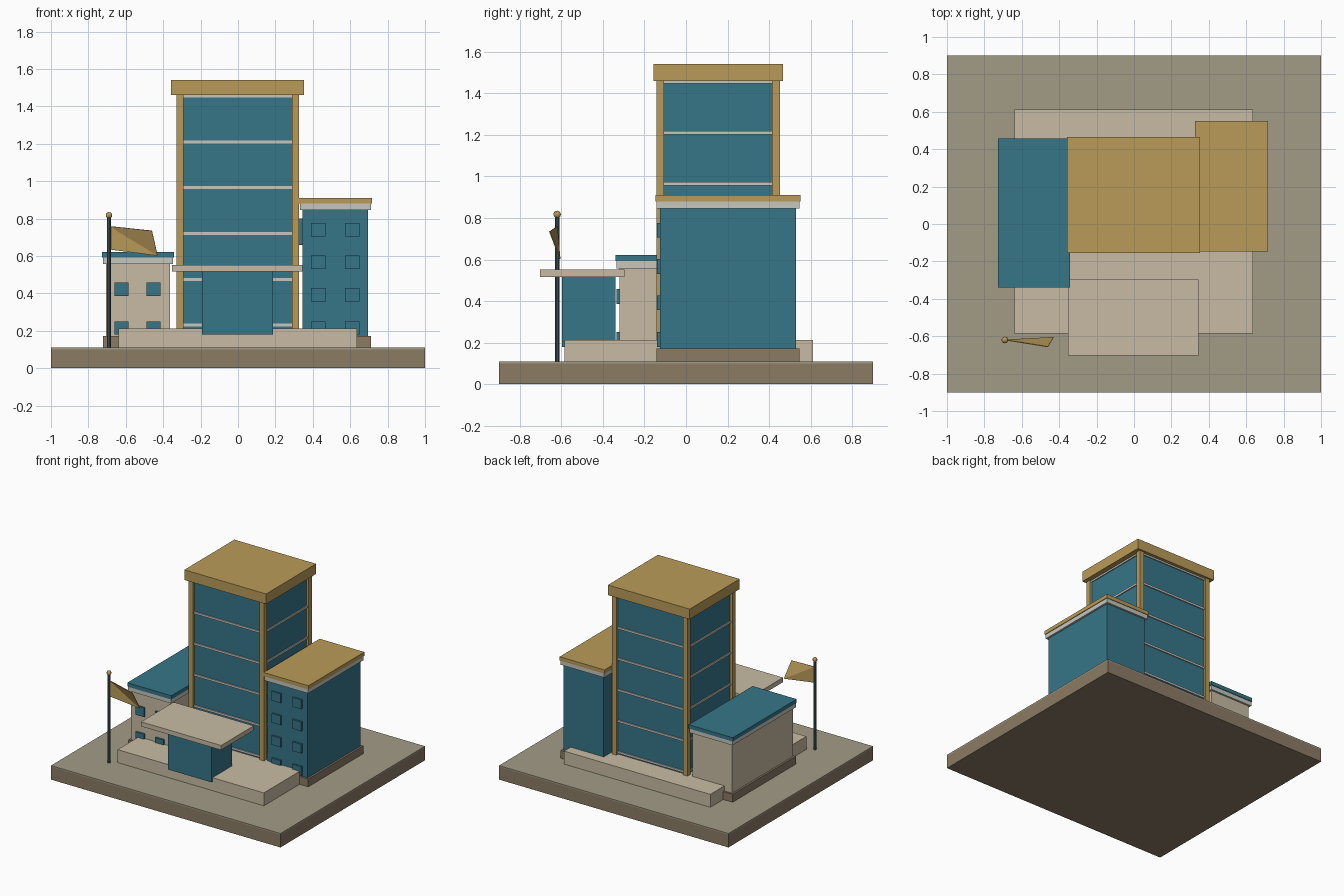
import bpy, bmesh
from mathutils import Vector

if "Cube" in bpy.data.objects:
    bpy.data.objects.remove(bpy.data.objects["Cube"])


def mat(name, r, g, b):
    m = bpy.data.materials.new(name)
    m.diffuse_color = (r, g, b, 1)
    m.use_nodes = True
    m.node_tree.nodes["Principled BSDF"].inputs["Base Color"].default_value = m.diffuse_color
    return m


TEAL = mat("teal", 0.037, 0.18, 0.25)
GOLD = mat("gold", 0.49, 0.33, 0.10)
BEIGE = mat("beige", 0.58, 0.50, 0.37)
BROWN = mat("brown", 0.26, 0.20, 0.13)
PAVING = mat("paving", 0.36, 0.33, 0.24)
PALE = mat("pale_trim", 0.57, 0.57, 0.52)
STEEL = mat("steel", 0.07, 0.115, 0.13)


def box(name, x, y, z, m):
    """Box from (min, max) ranges on each axis."""
    lo, hi = Vector((x[0], y[0], z[0])), Vector((x[1], y[1], z[1]))
    me = bpy.data.meshes.new(name)
    bm = bmesh.new()
    bmesh.ops.create_cube(bm, size=1)
    for v in bm.verts:
        v.co = (lo + hi) / 2 + v.co * (hi - lo)
    bm.to_mesh(me)
    bm.free()
    me.materials.append(m)
    ob = bpy.data.objects.new(name, me)
    bpy.context.collection.objects.link(ob)
    return ob


def cbox(name, cx, cy, hx, hy, z, m):
    """Box from centre and half sizes."""
    return box(name, (cx - hx, cx + hx), (cy - hy, cy + hy), z, m)


# Site slab and podium
box("ground_slab", (-1, 1), (-0.9, 0.9), (0, 0.10), BROWN)
box("ground_paving", (-1, 1), (-0.9, 0.9), (0.10, 0.11), PAVING)
box("podium", (-0.64, 0.635), (-0.585, 0.612), (0.105, 0.212), BEIGE)

# Tower: glass core, floor bands, corner columns, roof
tx, ty = -0.002, 0.155
cbox("tower_glass", tx, ty, 0.308, 0.278, (0.20, 1.465), TEAL)
for i in range(6):
    z = 0.23 + 0.245 * i
    cbox("floor_band", tx, ty, 0.316, 0.286, (z - 0.008, z + 0.008), PALE)
for sx in (-1, 1):
    for sy in (-1, 1):
        cbox("corner_column", tx + sx * 0.309, ty + sy * 0.279,
             0.019, 0.019, (0.20, 1.465), GOLD)
cbox("tower_roof", tx, ty, 0.356, 0.311, (1.46, 1.54), GOLD)


def wing(name, cx, cy, hx, hy, top, body, roof, win_x, win_z, w):
    """Side block: base course, walls, cornice, roof and front windows."""
    cbox(name + "_base", cx, cy, hx + 0.015, hy + 0.015, (0.105, 0.172), BROWN)
    cbox(name + "_walls", cx, cy, hx, hy, (0.17, top), body)
    cbox(name + "_cornice", cx, cy, hx + 0.015, hy + 0.015,
         (top - 0.002, top + 0.032), PALE)
    cbox(name + "_roof", cx, cy, hx + 0.02, hy + 0.02,
         (top + 0.032, top + 0.062), roof)
    front = cy - hy
    for x in win_x:
        for z in win_z:
            cbox(name + "_window", x, front, w / 2, 0.014,
                 (z - 0.036, z + 0.036), TEAL)


wing("right_wing", 0.521, 0.202, 0.175, 0.328, 0.848, TEAL, GOLD,
     (0.43, 0.61), (0.215, 0.392, 0.567, 0.741), 0.078)
wing("left_wing", -0.535, 0.058, 0.172, 0.378, 0.56, BEIGE, TEAL,
     (-0.622, -0.452), (0.215, 0.422), 0.075)
# Link between the tower and the right wing
box("link_bridge", (0.30, 0.36), (0.08, 0.28), (0.66, 0.80), TEAL)

# Entrance hall and canopy
box("entrance_hall", (-0.193, 0.187), (-0.597, -0.34), (0.18, 0.52), TEAL)
box("entrance_canopy", (-0.353, 0.345), (-0.703, -0.297), (0.517, 0.553), BEIGE)

# Flagpole with ball finial
px, py = -0.69, -0.62
bpy.ops.mesh.primitive_cylinder_add(vertices=10, radius=0.011, depth=0.70,
                                    location=(px, py, 0.46))
pole = bpy.context.object
pole.name = "flag_pole"
pole.data.materials.append(STEEL)
bpy.ops.mesh.primitive_uv_sphere_add(segments=10, ring_count=6, radius=0.018,
                                     location=(px, py, 0.817))
ball = bpy.context.object
ball.name = "pole_finial"
ball.data.materials.append(GOLD)

# Folded flag
me = bpy.data.meshes.new("flag")
me.from_pydata([(px, py, 0.76), (-0.46, -0.657, 0.735),
                (-0.43, -0.606, 0.602), (px, py, 0.635)], [],
               [(0, 2, 1), (0, 3, 2)])
me.materials.append(GOLD)
flag = bpy.data.objects.new("flag", me)
bpy.context.collection.objects.link(flag)
s = flag.modifiers.new("thickness", "SOLIDIFY")
s.thickness = 0.004
s.offset = 0
